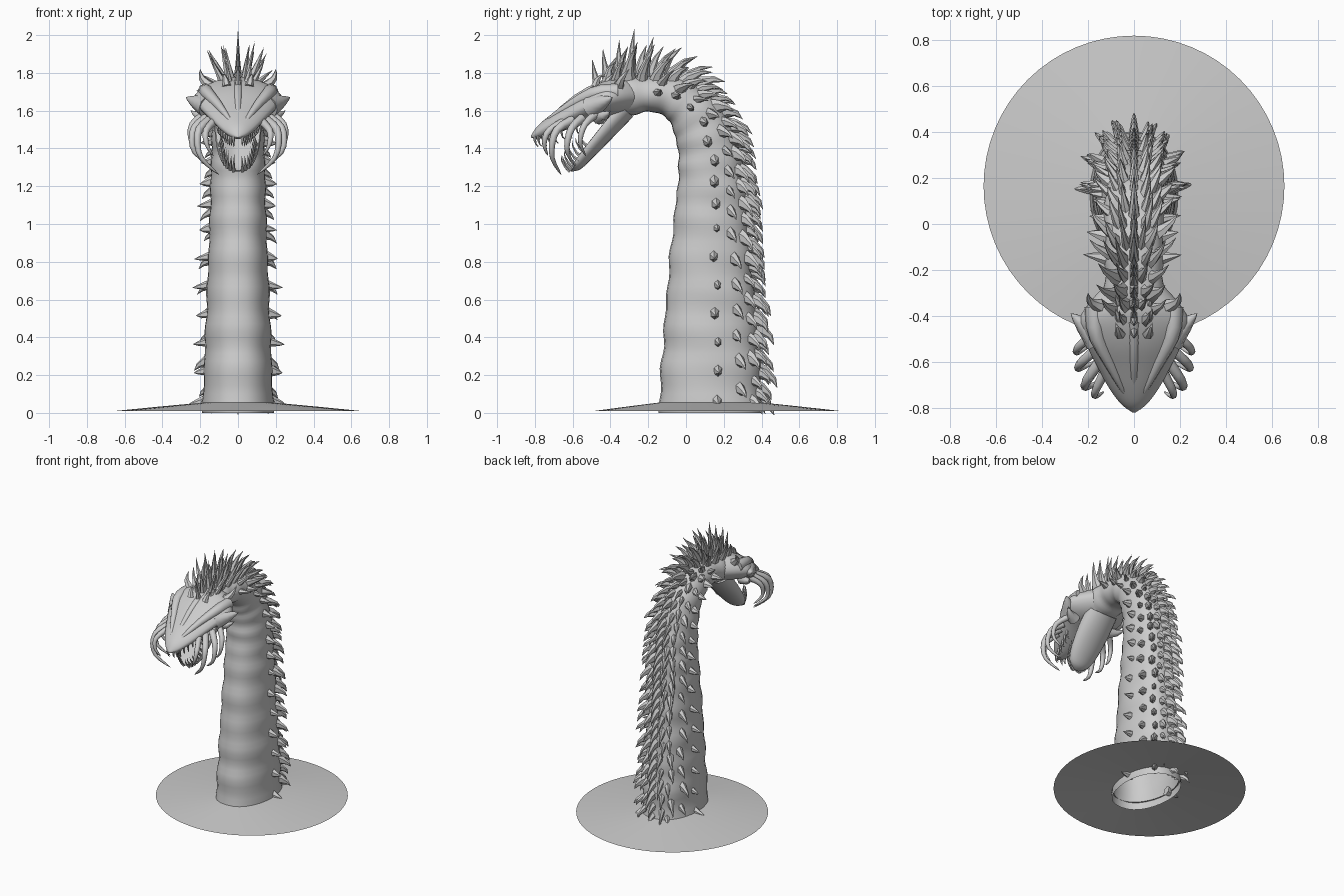
import bpy, bmesh, math, random
from mathutils import Vector

random.seed(4)
if "Cube" in bpy.data.objects:
    bpy.data.objects.remove(bpy.data.objects["Cube"])

grey = bpy.data.materials.new("stone grey")
grey.use_nodes = True
grey.diffuse_color = (0.6, 0.6, 0.6, 1)
grey.node_tree.nodes["Principled BSDF"].inputs["Base Color"].default_value = (0.6, 0.6, 0.6, 1)


def sample(keys, u):
    """Smooth interpolation through rows of numbers, u from 0 to 1."""
    n = len(keys) - 1
    i = min(int(u * n), n - 1)
    t = u * n - i
    a, b, c, d = (keys[max(0, min(n, i + k))] for k in (-1, 0, 1, 2))
    return [q + 0.5 * t * (r - p + t * (2 * p - 5 * q + 4 * r - s + t * (3 * (q - r) + s - p)))
            for p, q, r, s in zip(a, b, c, d)]


def loft(bm, rings, cap_start=True, cap_end=True):
    rows = [[bm.verts.new(p) for p in ring] for ring in rings]
    n = len(rows[0])
    for a, b in zip(rows, rows[1:]):
        for i in range(n):
            bm.faces.new((a[i], a[(i + 1) % n], b[(i + 1) % n], b[i]))
    if cap_start:
        bm.faces.new(rows[0][::-1])
    if cap_end:
        bm.faces.new(rows[-1])


def horn(bm, pts, radius, sides=6, steps=4, stretch=1.0, axis=(1, 0, 0), power=1.0):
    """Tapered curved spike; stretch widens it along the given axis."""
    pts = [Vector(p) for p in pts]
    rings = []
    for k in range(steps + 1):
        u = k / steps
        c = Vector(sample(pts, u))
        t = Vector(sample(pts, min(u + .02, 1))) - Vector(sample(pts, max(u - .02, 0)))
        t.normalize()
        s = Vector(axis)
        s = (s - t * s.dot(t)).normalized()
        o = t.cross(s)
        r = radius * max(.02, (1 - u) ** power)
        rings.append([c + r * (stretch * math.cos(a) * s + math.sin(a) * o)
                      for a in (math.tau * i / sides for i in range(sides))])
    loft(bm, rings)


def finish(bm, name, angle=40):
    bmesh.ops.recalc_face_normals(bm, faces=bm.faces)
    me = bpy.data.meshes.new(name)
    bm.to_mesh(me)
    bm.free()
    ob = bpy.data.objects.new(name, me)
    bpy.context.collection.objects.link(ob)
    me.materials.append(grey)
    bpy.ops.object.select_all(action='DESELECT')
    ob.select_set(True)
    bpy.context.view_layer.objects.active = ob
    bpy.ops.object.shade_smooth_by_angle(angle=math.radians(angle))
    return ob


# Neck: y, z, half depth, half width along the spine
SPINE = [(.13, 0, .275, .19), (.13, .25, .26, .18), (.13, .5, .242, .17), (.13, .75, .222, .16),
         (.133, 1, .2, .15), (.135, 1.2, .18, .145), (.12, 1.38, .162, .14), (.068, 1.54, .145, .135),
         (-.04, 1.655, .115, .13), (-.19, 1.69, .095, .125), (-.33, 1.67, .105, .13), (-.45, 1.62, .08, .1)]


def spine(u):
    y, z, d, w = sample(SPINE, u)
    a, b = sample(SPINE, max(u - .01, 0)), sample(SPINE, min(u + .01, 1))
    t = Vector((0, b[0] - a[0], b[1] - a[1])).normalized()
    return Vector((0, y, z)), t, Vector((0, t.z, -t.y)), d, w


def skin(u, ang):
    """Point on the neck surface; angle is measured from the back ridge."""
    c, t, n, d, w = spine(u)
    s, k = math.sin(ang), math.cos(ang)
    wave = 1 + .022 * math.sin(u * 88) + .012 * math.sin(u * 57 + 3 * k)
    side = math.copysign(abs(s) ** .85, s)
    return c + wave * (side * w * Vector((1, 0, 0)) + k * d * n)


bm = bmesh.new()
loft(bm, [[skin(k / 70, math.tau * i / 28) for i in range(28)] for k in range(71)], cap_start=False)
finish(bm, "neck", 60)


# Back spikes: rows at fixed angles, swept backwards along the spine
def spike(bm, u, ang, length, radius, sweep, stretch):
    p = skin(u, ang)
    c, t, n, d, w = spine(u)
    out = (math.sin(ang) / w * Vector((1, 0, 0)) + math.cos(ang) / d * n).normalized()
    tip = p + length * (out - t * sweep).normalized()
    horn(bm, [p - out * .03 + t * .01, p + out * length * .4 - t * sweep * length * .15, tip],
         radius, 6, 3, stretch, t)


def jitter(v, amount=.2):
    return v * random.uniform(1 - amount, 1 + amount)


bm = bmesh.new()
for ang, count, length, radius, sweep, stretch in (
        (0, 34, .125, .026, 1.0, 1.7), (15, 27, .115, .024, 1.0, 1.7), (32, 24, .11, .026, .9, 1.6),
        (56, 19, .095, .028, .6, 1.4), (84, 17, .075, .028, .1, 1.3)):
    for mirror in ((1, -1) if ang else (1,)):
        for k in range(count):
            u = .025 + .93 * (k + .5 * (ang in (15, 56))) / count
            if u > .82 and ang > 50:
                continue
            crest = math.exp(-((u - .85) / .09) ** 2) * math.cos(math.radians(ang))
            low = .85 if u < .7 else 1
            spike(bm, u, mirror * math.radians(ang + random.uniform(-4, 4) * (ang > 0)),
                  jitter(length * low) + .06 * crest, jitter(radius), sweep * (1 - .7 * crest), stretch)
for u, length in ((.83, .21), (.865, .245), (.9, .2), (.935, .18), (.97, .16)):
    spike(bm, u, 0, length, .024, .2, 1.5)
finish(bm, "back_spikes", 35)

# Upper head: y, z, half width, rise, drop
HEAD = [(-.26, 1.68, .12, .08, .08), (-.35, 1.67, .2, .11, .1), (-.43, 1.655, .24, .105, .1),
        (-.53, 1.625, .205, .085, .09), (-.63, 1.575, .155, .065, .075), (-.72, 1.525, .105, .05, .06),
        (-.785, 1.485, .055, .035, .035), (-.82, 1.463, .008, .006, .006)]
bm = bmesh.new()
rings = []
for k in range(29):
    y, z, w, up, down = sample(HEAD, k / 28)
    ring = []
    for i in range(24):
        a = math.tau * i / 24
        s, c = math.sin(a), math.cos(a)
        ring.append((w * c, y, z + (up if s > 0 else down) * math.copysign(abs(s) ** 1.15, s)))
    rings.append(ring)
loft(bm, rings)
finish(bm, "upper_head", 50)

# Brow ridges, cheek horns and snout ridge
bm = bmesh.new()
for m in (1, -1):
    horn(bm, [(m * .17, -.36, 1.7), (m * .165, -.48, 1.695), (m * .1, -.62, 1.625), (m * .03, -.76, 1.53)],
         .045, 8, 8, power=.6)
    horn(bm, [(m * .16, -.5, 1.62), (m * .23, -.43, 1.65), (m * .275, -.39, 1.67)], .065, 8, 5)
    horn(bm, [(m * .15, -.46, 1.57), (m * .21, -.43, 1.575), (m * .25, -.4, 1.6)], .045, 7, 4)
    horn(bm, [(m * .14, -.36, 1.72), (m * .19, -.34, 1.77), (m * .2, -.3, 1.82)], .035, 6, 4)
    for y in (-.36, -.42, -.48):
        horn(bm, [(m * .06, y, 1.73), (m * .07, y + .02, 1.78), (m * .08, y + .05, 1.83 + y * .1)], .024, 6, 3)
horn(bm, [(0, -.42, 1.74), (0, -.58, 1.665), (0, -.79, 1.495)], .03, 8, 6, power=.5)
finish(bm, "head_ridges", 50)

# Lower jaw: scooped shell
JAW = [(-.34, 1.62, .12, .08), (-.41, 1.54, .125, .075), (-.48, 1.455, .12, .065),
       (-.545, 1.375, .105, .055), (-.59, 1.315, .075, .04), (-.615, 1.285, .02, .012)]
bm = bmesh.new()
rings = []
for k in range(19):
    y, z, w, d = sample(JAW, k / 18)
    ring = []
    for i in range(20):
        a = math.tau * i / 20
        s = math.sin(a)
        depth = d * s if s < 0 else d * (.75 * s - 1.1 * s ** 3)
        ring.append((w * math.cos(a), y - depth * .75, z + depth * .65))
    rings.append(ring)
loft(bm, rings)
finish(bm, "lower_jaw", 60)

# Teeth along the jaw rim and the upper lip
bm = bmesh.new()
for m in (1, -1):
    for k in range(8):
        y, z, w, d = sample(JAW, .5 + .46 * k / 7)
        x = m * w * .85
        horn(bm, [(x, y, z - .01), (x * .95, y - .04, z + .03), (x * .85, y - .05, z + jitter(.07))], .011, 5, 3)
        y, z, w, up, down = sample(HEAD, .5 + .4 * k / 7)
        x = m * w * .6
        horn(bm, [(x, y, z - down * .5), (x, y, z - down - .02), (x * .9, y + .02, z - down - jitter(.045))],
             .011, 5, 3)
finish(bm, "teeth", 40)

# Curved mandibles hanging from each side of the mouth
bm = bmesh.new()
for m in (1, -1):
    for pts, r in (
            ([(.13, -.65, 1.54), (.17, -.73, 1.49), (.165, -.75, 1.42), (.13, -.73, 1.36)], .022),
            ([(.15, -.6, 1.55), (.21, -.69, 1.49), (.2, -.71, 1.36), (.1, -.66, 1.26)], .026),
            ([(.17, -.55, 1.56), (.235, -.61, 1.5), (.235, -.63, 1.39), (.15, -.59, 1.31)], .025),
            ([(.18, -.48, 1.58), (.245, -.54, 1.52), (.245, -.56, 1.43), (.19, -.53, 1.36)], .022)):
        horn(bm, [(m * x, y, z) for x, y, z in pts], r, 8, 10, axis=(0, 1, 0), power=.6)
finish(bm, "mandibles", 50)

# Sloping round base with an opening under the neck
bm = bmesh.new()
N = 64
rings = []
for f, z in ((0, .055), (.5, .033), (1, .01)):
    ring = []
    for i in range(N):
        a = math.tau * i / N
        inner = Vector((.185 * math.cos(a), .13 + .27 * math.sin(a), z))
        outer = Vector((.655 * math.cos(a), .165 + .655 * math.sin(a), z))
        ring.append(inner.lerp(outer, f))
    rings.append(ring)
loft(bm, rings, False, False)
base = finish(bm, "ground_disc", 40)
if sum(f.normal.z for f in base.data.polygons) < 0:
    base.data.flip_normals()
